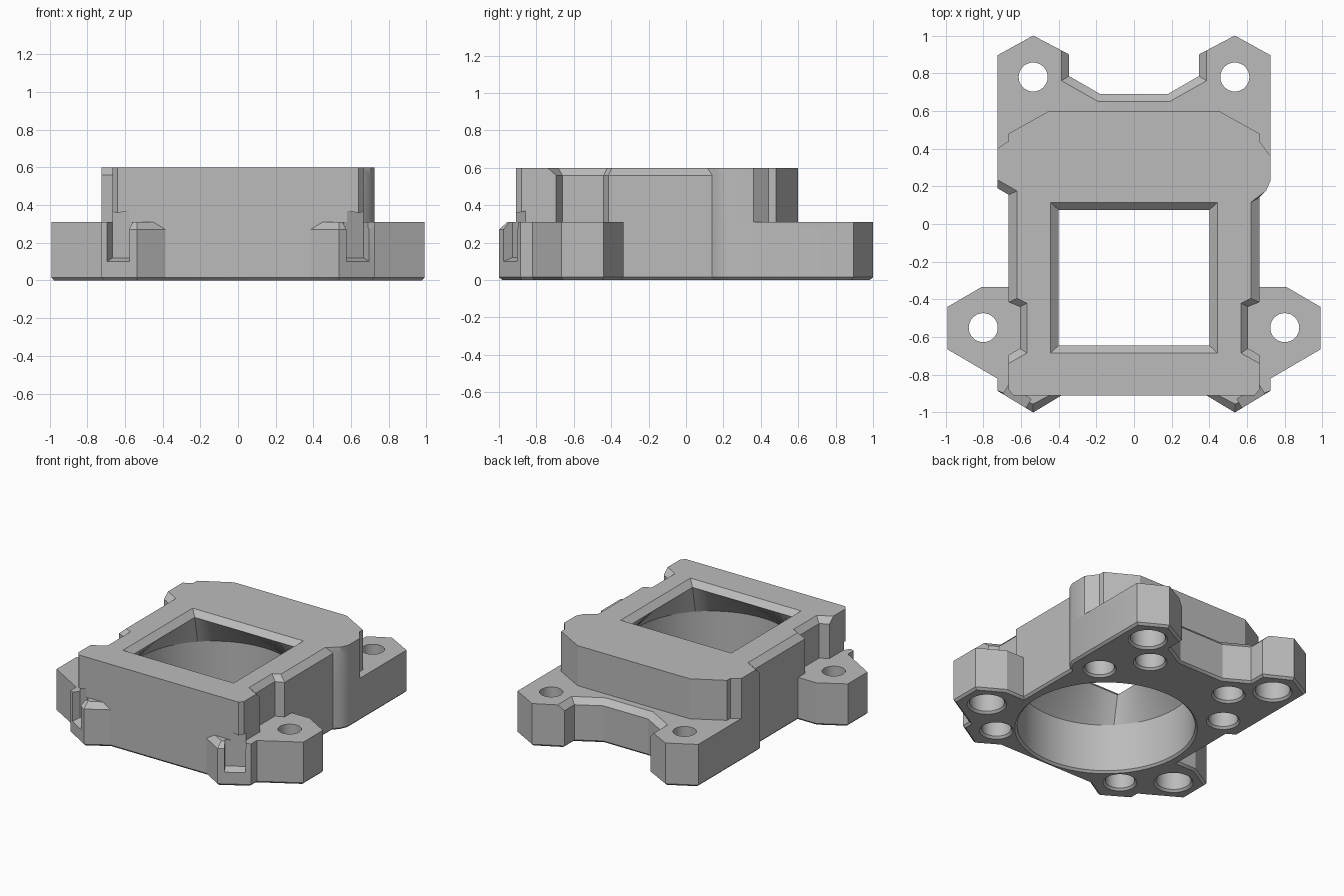
import bpy, bmesh, math
from mathutils import Vector

if "Cube" in bpy.data.objects:
    bpy.data.objects.remove(bpy.data.objects["Cube"])

grey = bpy.data.materials.new("grey plastic")
grey.diffuse_color = (0.5, 0.5, 0.5, 1)
grey.use_nodes = True
grey.node_tree.nodes["Principled BSDF"].inputs["Base Color"].default_value = grey.diffuse_color


def loft(bm, rings):
    """Skin a stack of equal-length point rings and cap both ends."""
    rows = [[bm.verts.new(p) for p in ring] for ring in rings]
    n = len(rows[0])
    for a, b in zip(rows, rows[1:]):
        for i in range(n):
            j = (i + 1) % n
            bm.faces.new((a[i], a[j], b[j], b[i]))
    bm.faces.new(rows[0][::-1])
    bm.faces.new(rows[-1])


def finish(bm, name):
    bmesh.ops.recalc_face_normals(bm, faces=bm.faces)
    mesh = bpy.data.meshes.new(name)
    bm.to_mesh(mesh)
    bm.free()
    mesh.materials.append(grey)
    ob = bpy.data.objects.new(name, mesh)
    bpy.context.collection.objects.link(ob)
    return ob


def inset(pts, d):
    """Shrink a clockwise outline by d with mitred corners."""
    out = []
    for i, p in enumerate(pts):
        p = Vector(p)
        e1 = (p - Vector(pts[i - 1])).normalized()
        e2 = (Vector(pts[(i + 1) % len(pts)]) - p).normalized()
        n1, n2 = Vector((e1.y, -e1.x)), Vector((e2.y, -e2.x))
        out.append(tuple(p + (n1 + n2) * d / (1 + n1.dot(n2))))
    return out


def outline(right, left):
    """Join the right half and the mirrored left half; return low and top outlines."""
    low = [p[:2] for p in right] + [(-p[0], p[1]) for p in reversed(left)]
    top = [p[-2:] for p in right] + [(-p[-2], p[-1]) for p in reversed(left)]
    return low, top


def at(pts, z):
    return [(x, y, z) for x, y in pts]


def boolean(ob, other, operation):
    mod = ob.modifiers.new(operation.lower(), 'BOOLEAN')
    mod.operation, mod.solver, mod.object = operation, 'EXACT', other
    bpy.context.view_layer.objects.active = ob
    bpy.ops.object.modifier_apply(modifier=mod.name)
    bpy.data.objects.remove(other)


# Side steps differ slightly: rounded on the right, plain on the left
# (x, y) or (x, y, top x, top y) where the upper edge is chamfered
step_right = [(0.725, 0.23), (0.70, 0.175)]

# Base plate with four screw tabs and two front points
back = [(0.18, 0.69, 0.19, 0.65), (0.345, 0.785, 0.385, 0.76),
        (0.345, 0.90, 0.385, 0.921), (0.535, 1.0), (0.725, 0.895)]
front = [(0.665, -0.335), (0.81, -0.335), (0.99, -0.44), (0.99, -0.665),
         (0.725, -0.82), (0.725, -0.885), (0.535, -1.0, 0.535, -0.955),
         (0.385, -0.91, 0.45, -0.91)]
low, top = outline(back + step_right + [(0.665, 0.14)] + front,
                   back + [(0.725, 0.19), (0.665, 0.155)] + front)
bm = bmesh.new()
loft(bm, [at(inset(low, 0.015), 0), at(low, 0.015), at(low, 0.27), at(top, 0.31)])
body = finish(bm, "housing")

# Raised block with notched sides and chamfered side edges
shoulder = [(0.45, 0.6), (0.665, 0.48), (0.665, 0.44)]
side = [(0.665, -0.415, 0.62, -0.395), (0.605, -0.44, 0.568, -0.42),
        (0.605, -0.66, 0.568, -0.685), (0.665, -0.695, 0.665, -0.74),
        (0.665, -0.88), (0.64, -0.91)]
low, top = outline(
    shoulder + [(0.725, 0.36)] + step_right + [(0.665, 0.14, 0.62, 0.115)] + side,
    shoulder + [(0.725, 0.40), (0.725, 0.19, 0.725, 0.235),
                (0.665, 0.155, 0.62, 0.175)] + side)
bm = bmesh.new()
loft(bm, [at(low, 0.31), at(low, 0.56), at(top, 0.6)])
boolean(body, finish(bm, "raised_block"), 'UNION')


def circle(cx, cy, r, z, n):
    return [(cx + r * math.cos(math.tau * i / n), cy + r * math.sin(math.tau * i / n), z)
            for i in range(n)]


def rectangle(cy, hx, hy, z, n):
    """Rectangle sampled like the circle, so that both can be skinned together."""
    pts = []
    for x, y, _ in circle(0, 0, 1, 0, n):
        m = max(abs(x), abs(y))
        pts.append((x / m * hx, cy + y / m * hy, z))
    return pts


def bore(bm, x, y, profile, n=32):
    loft(bm, [circle(x, y, r, z, n) for z, r in profile])


bm = bmesh.new()
# Round pocket blending into the flared rectangular window
CY, N = -0.285, 64
loft(bm, [circle(0, CY, 0.61, -0.01, N), circle(0, CY, 0.585, 0.015, N),
          circle(0, CY, 0.585, 0.36, N), rectangle(CY, 0.40, 0.36, 0.56, N),
          rectangle(CY, 0.444, 0.40, 0.60, N), rectangle(CY, 0.455, 0.41, 0.61, N)])
for s in (-1, 1):
    # Counterbored screw holes
    for x, y in ((0.8, -0.55), (0.535, 0.78)):
        bore(bm, s * x, y, [(-0.01, 0.14), (0.015, 0.115), (0.15, 0.115),
                            (0.15, 0.077), (0.35, 0.077)])
    # Blind holes
    for x, y in ((0.53, 0.28), (0.335, 0.565), (0.53, -0.775)):
        bore(bm, s * x, y, [(-0.01, 0.12), (0.015, 0.097), (0.15, 0.097)])
    # Slanted slots in the front points
    u, v = Vector((0.857, 0.515)), Vector((-0.515, 0.857))
    rings = []
    for z in (0.10, 0.35):
        ring = []
        for a, b in ((-1, -1), (1, -1), (1, 1), (-1, 1)):
            p = Vector((0.635, -0.94)) + u * 0.07 * a + v * 0.055 * b
            ring.append((s * p.x, p.y, z + 0.02 * b))
        rings.append(ring)
    loft(bm, rings)
boolean(body, finish(bm, "cutters"), 'DIFFERENCE')

# Smooth round walls, keep edges crisp
bpy.ops.object.select_all(action='DESELECT')
body.select_set(True)
bpy.context.view_layer.objects.active = body
bpy.ops.object.shade_smooth_by_angle(angle=math.radians(25))
